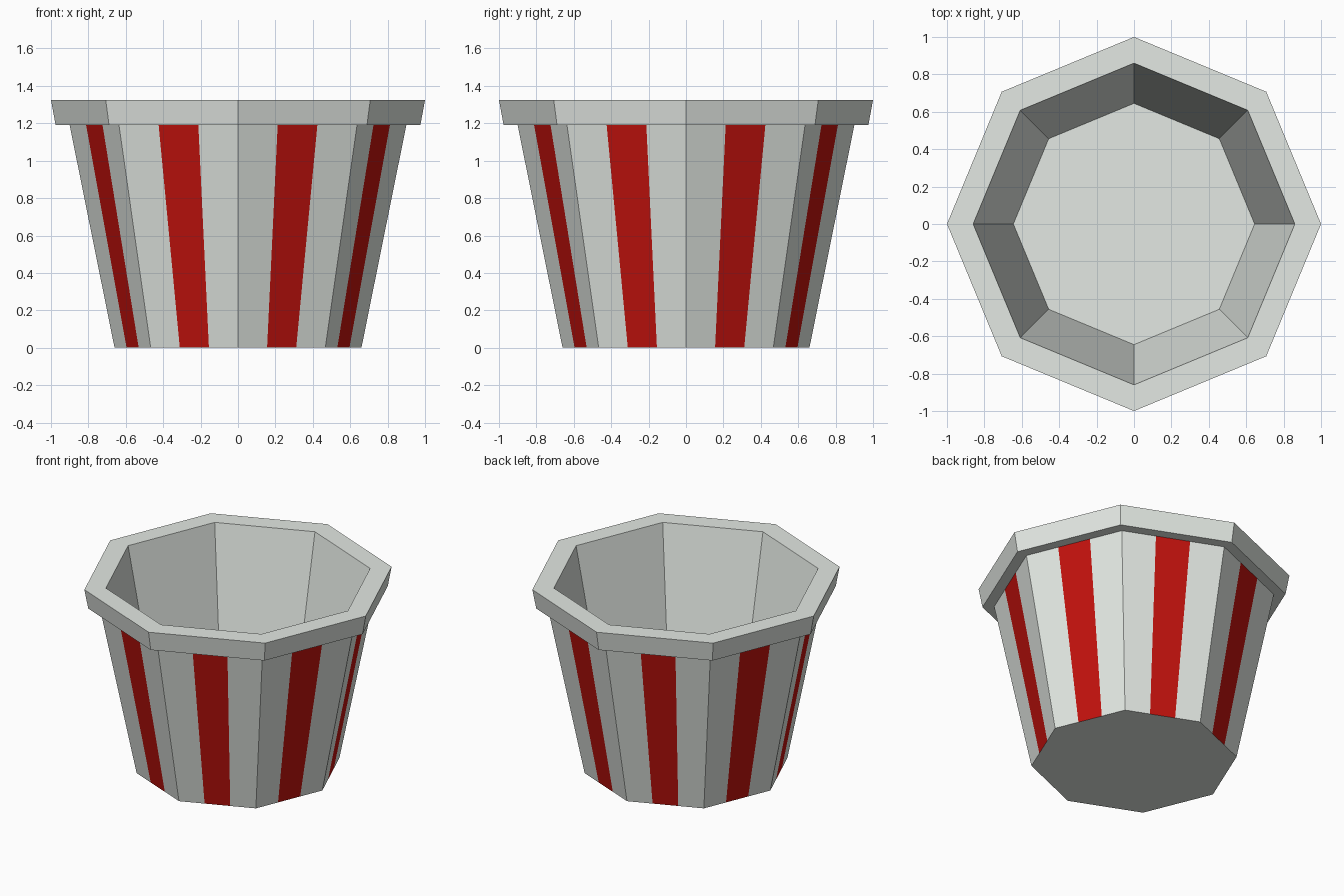
import bpy, bmesh
from math import sin, cos, tau
from mathutils import Vector

if "Cube" in bpy.data.objects:
    bpy.data.objects.remove(bpy.data.objects["Cube"])

SIDES = 8


def material(name, color):
    m = bpy.data.materials.new(name)
    m.diffuse_color = (*color, 1)
    m.use_nodes = True
    m.node_tree.nodes["Principled BSDF"].inputs["Base Color"].default_value = m.diffuse_color
    return m


white = material("off_white", (0.77, 0.81, 0.77))
red = material("red", (0.55, 0.006, 0.004))


def ring(bm, r, z, cuts):
    """Octagon with each side divided into equal parts."""
    corners = [Vector((r * cos(tau * i / SIDES), r * sin(tau * i / SIDES), z))
               for i in range(SIDES)]
    return [bm.verts.new(corners[i].lerp(corners[(i + 1) % SIDES], k / cuts))
            for i in range(SIDES) for k in range(cuts)]


def lathe(name, profile, cuts=1, cap_start=False, cap_end=False, striped=False):
    bm = bmesh.new()
    rings = [ring(bm, r, z, cuts) for r, z in profile]
    n = SIDES * cuts
    for a, b in zip(rings, rings[1:]):
        for i in range(n):
            j = (i + 1) % n
            f = bm.faces.new((a[i], a[j], b[j], b[i]))
            if striped and i % cuts == 1:
                f.material_index = 1
    if cap_start:
        bm.faces.new(rings[0][::-1])
    if cap_end:
        bm.faces.new(rings[-1])
    me = bpy.data.meshes.new(name)
    me.materials.append(white)
    me.materials.append(red)
    bm.to_mesh(me)
    bm.free()
    ob = bpy.data.objects.new(name, me)
    bpy.context.collection.objects.link(ob)
    return ob


# Striped tapered outside wall with closed base: middle third of each side is red
lathe("striped_wall", [(0.66, 0), (0.90, 1.19)], cuts=3, cap_start=True, striped=True)

# Overhanging rim running over into the inside wall and floor
lathe("rim_and_inside",
      [(0.90, 1.19), (0.975, 1.19), (1.0, 1.325), (0.86, 1.325), (0.645, 0.25)],
      cap_end=True)
